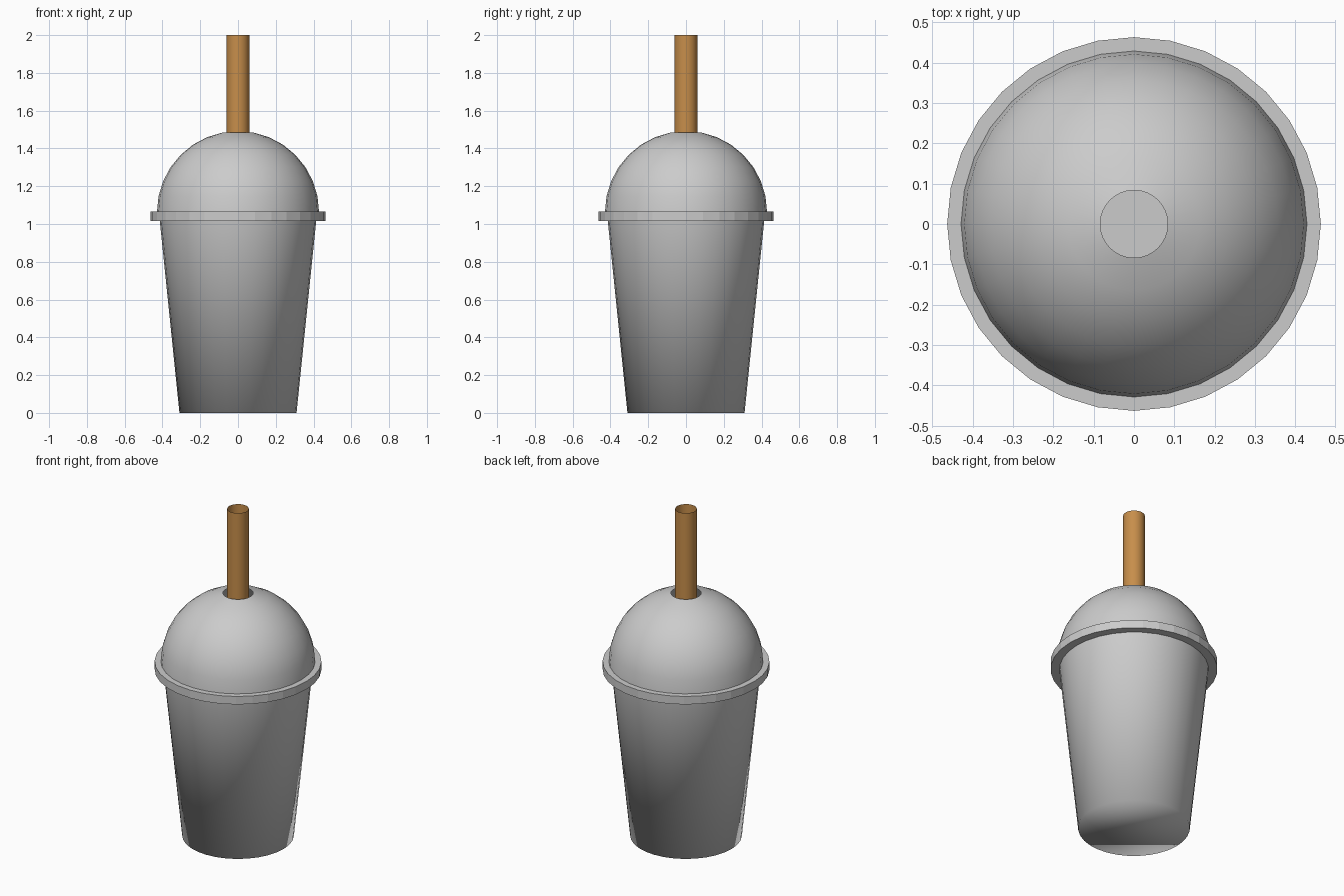
import bpy
import math

if "Cube" in bpy.data.objects:
    bpy.data.objects.remove(bpy.data.objects["Cube"])

SIDES = 32


def lathe(name, profile, smooth=True, cap_bottom=False, cap_top=False):
    """Spin a list of (radius, height) points around the z axis."""
    verts, faces = [], []
    for r, z in profile:
        for i in range(SIDES):
            a = 2 * math.pi * i / SIDES
            verts.append((r * math.cos(a), r * math.sin(a), z))
    for k in range(len(profile) - 1):
        for i in range(SIDES):
            j = (i + 1) % SIDES
            a, b = k * SIDES, (k + 1) * SIDES
            faces.append((a + i, a + j, b + j, b + i))
    if cap_bottom:
        faces.append(tuple(reversed(range(SIDES))))
    if cap_top:
        faces.append(tuple(range(len(verts) - SIDES, len(verts))))
    mesh = bpy.data.meshes.new(name)
    mesh.from_pydata(verts, [], faces)
    mesh.polygons.foreach_set("use_smooth", [smooth] * len(mesh.polygons))
    obj = bpy.data.objects.new(name, mesh)
    bpy.context.collection.objects.link(obj)
    return obj


# Tapered cup, open at the top, smooth over the base edge
lathe("cup", [(0.31, 0.0), (0.417, 1.045)], cap_bottom=True)

# Flat-shaded disc that forms the lid rim
lathe("lid_rim", [(0.463, 1.017), (0.463, 1.066)], smooth=False,
      cap_bottom=True, cap_top=True)

# Hemispherical lid with an open straw hole
R, BASE = 0.429, 1.063
step = math.pi / 16
lathe("dome_lid", [(R * math.cos(i * step), BASE + R * math.sin(i * step))
                   for i in range(8)])

# Open thin-walled straw reaching down into the cup
straw = lathe("straw", [(0.06, 0.05), (0.06, 2.0)])
brown = bpy.data.materials.new("straw_brown")
brown.diffuse_color = (0.57, 0.27, 0.07, 1.0)
brown.use_nodes = True
brown.node_tree.nodes["Principled BSDF"].inputs["Base Color"].default_value = brown.diffuse_color
straw.data.materials.append(brown)
